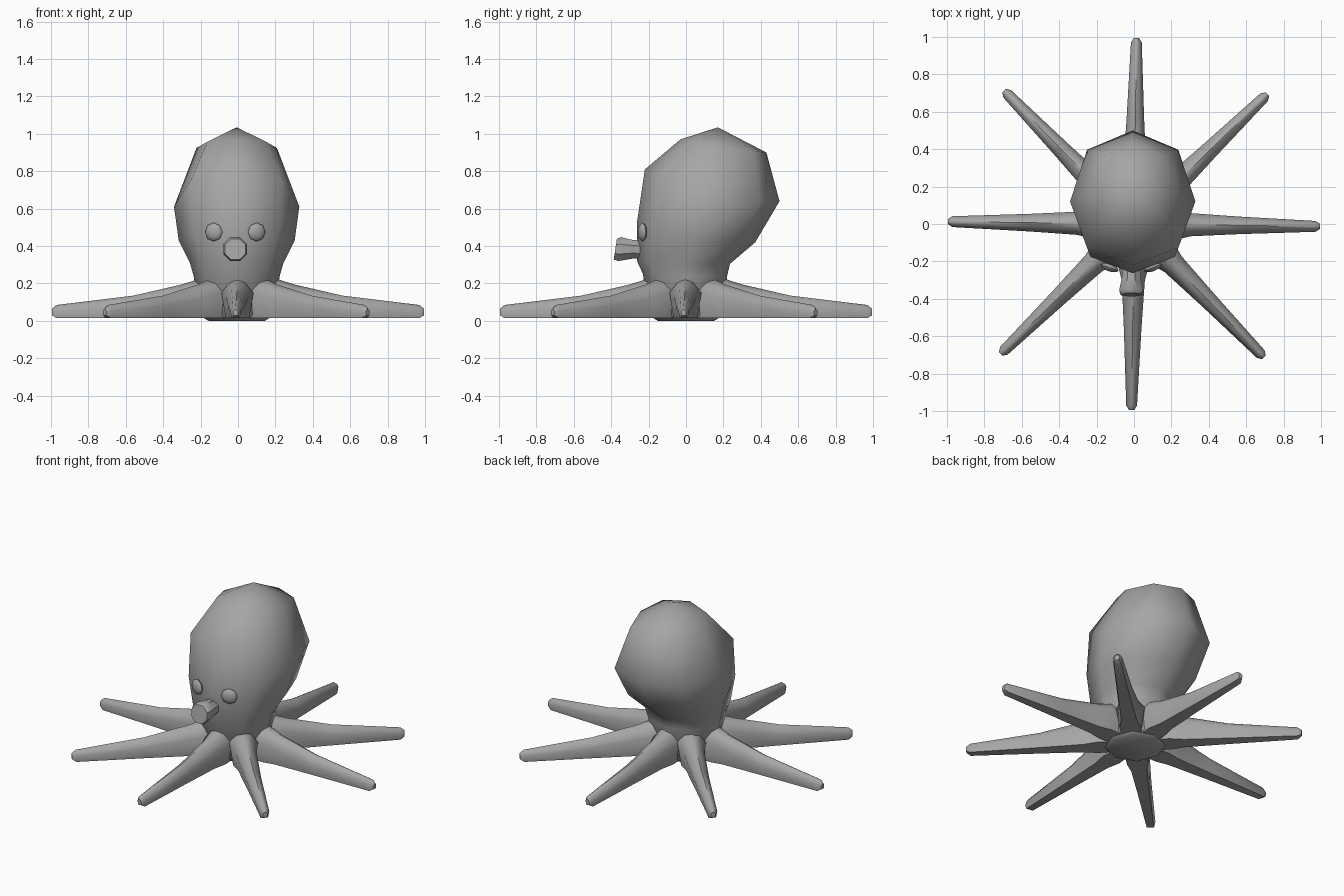
import bpy, bmesh, math
from mathutils import Matrix, Vector

cube = bpy.data.objects.get("Cube")
if cube:
    bpy.data.objects.remove(cube, do_unlink=True)

skin = bpy.data.materials.new("grey_skin")
skin.use_nodes = True
GREY = (0.38, 0.38, 0.38, 1)
skin.diffuse_color = GREY
skin.node_tree.nodes["Principled BSDF"].inputs["Base Color"].default_value = GREY


def finish(name, bm, angle=50):
    bmesh.ops.recalc_face_normals(bm, faces=bm.faces)
    mesh = bpy.data.meshes.new(name)
    bm.to_mesh(mesh)
    bm.free()
    mesh.materials.append(skin)
    obj = bpy.data.objects.new(name, mesh)
    bpy.context.collection.objects.link(obj)
    bpy.ops.object.select_all(action='DESELECT')
    obj.select_set(True)
    bpy.context.view_layer.objects.active = obj
    bpy.ops.object.shade_smooth_by_angle(angle=math.radians(angle))
    return obj


def loft(name, rings, apex=None, angle=50):
    """Skin a list of equal-length rings; close with caps or an apex point."""
    bm = bmesh.new()
    loops = [[bm.verts.new(p) for p in ring] for ring in rings]
    n = len(loops[0])
    for a, b in zip(loops, loops[1:]):
        for i in range(n):
            j = (i + 1) % n
            bm.faces.new((a[i], a[j], b[j], b[i]))
    bm.faces.new(loops[0])
    if apex:
        tip = bm.verts.new(apex)
        for i in range(n):
            bm.faces.new((loops[-1][i], loops[-1][(i + 1) % n], tip))
    else:
        bm.faces.new(loops[-1])
    return finish(name, bm, angle)


def body_ring(front, side, back):
    """Eight points through a front (y, z), side (x, y, z) and back (y, z)."""
    pts = []
    for i in range(8):
        c, s = math.cos(i * math.pi / 4), math.sin(i * math.pi / 4)
        end = front if c > 0 else back
        k = min(1, abs(c) * 1.03)
        pts.append((-0.007 + side[0] * max(-1, min(1, s * 1.03)),
                    side[1] + (end[0] - side[1]) * k,
                    side[2] + (end[1] - side[2]) * k))
    return pts


# Head and body, leaning backwards
loft("body", [
    body_ring((-0.15, 0.0), (0.15, 0.0, 0.0), (0.15, 0.0)),
    body_ring((-0.20, 0.03), (0.20, 0.0, 0.03), (0.20, 0.03)),
    body_ring((-0.23, 0.25), (0.23, 0.0, 0.24), (0.22, 0.24)),
    body_ring((-0.262, 0.32), (0.25, 0.0, 0.31), (0.235, 0.305)),
    body_ring((-0.263, 0.52), (0.31, 0.06, 0.43), (0.37, 0.42)),
    body_ring((-0.22, 0.81), (0.335, 0.12, 0.61), (0.50, 0.64)),
    body_ring((-0.03, 0.97), (0.215, 0.17, 0.925), (0.43, 0.90)),
], apex=(-0.007, 0.17, 1.035), angle=60)

# Tentacles: (distance, half width, bottom z, shoulder z, ridge z)
SECTIONS = [(0.12, 0.075, 0.015, 0.16, 0.25),
            (0.215, 0.085, 0.015, 0.15, 0.222),
            (0.30, 0.062, 0.015, 0.13, 0.195),
            (0.56, 0.047, 0.015, 0.085, 0.135),
            (0.97, 0.029, 0.015, 0.055, 0.085),
            (0.995, 0.014, 0.03, 0.05, 0.065)]
for t in range(8):
    turn = Matrix.Rotation(t * math.pi / 4 - 0.013, 3, 'Z')
    rings = []
    for r, w, low, mid, top in SECTIONS:
        shape = [(-w * 0.75, low), (w * 0.75, low), (w, mid),
                 (w * 0.5, mid + (top - mid) * 0.72), (0, top),
                 (-w * 0.5, mid + (top - mid) * 0.72), (-w, mid)]
        rings.append([turn @ Vector((r, a, z)) for a, z in shape])
    loft(f"tentacle_{t + 1}", rings, angle=55)

# Siphon: flared octagonal spout with a tilted end face
spout = []
for y, z, radius, tilt in [(-0.22, 0.38, 0.05, 0), (-0.29, 0.383, 0.055, 0),
                           (-0.355, 0.384, 0.069, 0.10), (-0.378, 0.383, 0.06, 0.15)]:
    spout.append([(-0.015 + radius * math.sin(a), y + tilt * radius * math.cos(a),
                   z + radius * math.cos(a))
                  for a in [(i + 0.5) * math.pi / 4 for i in range(8)]])
loft("siphon", spout, angle=40)

# Eyes: flattened balls lying on the face
for name, x, sign in [("right_eye", -0.13, -1), ("left_eye", 0.10, 1)]:
    bm = bmesh.new()
    bmesh.ops.create_uvsphere(bm, u_segments=8, v_segments=6, radius=0.05)
    place = (Matrix.Translation((x, -0.233, 0.475))
             @ Matrix.Rotation(sign * math.radians(20), 4, 'Z')
             @ Matrix.Diagonal((1, 0.4, 1, 1)) @ Matrix.Rotation(math.pi / 2, 4, 'X'))
    bm.transform(place)
    finish(name, bm, angle=60)
